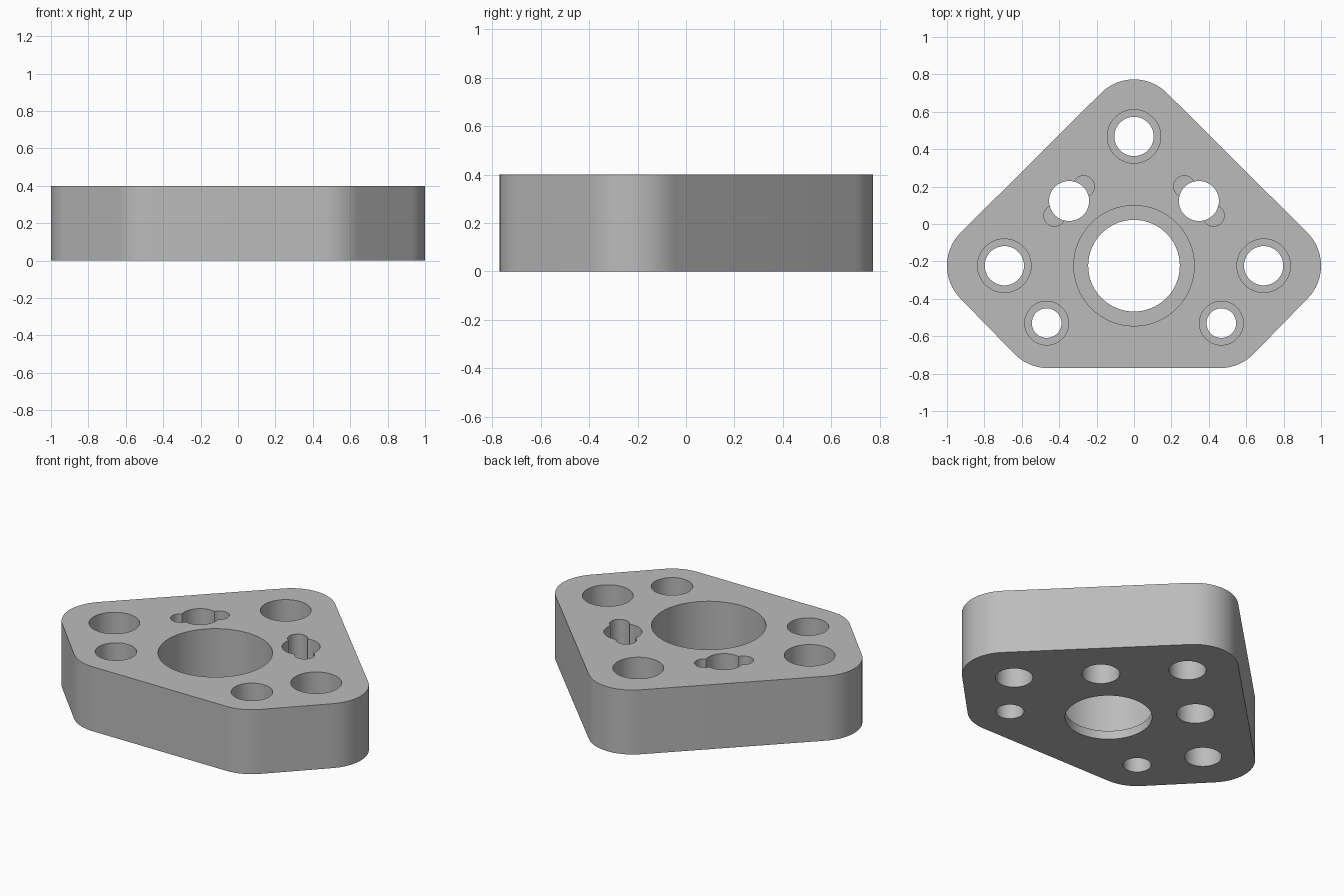
import bpy, bmesh
from math import pi, cos, sin, atan2

if "Cube" in bpy.data.objects:
    bpy.data.objects.remove(bpy.data.objects["Cube"], do_unlink=True)

HEIGHT = 0.4
CORNER = 0.25        # outline corner radius
SEAT = 0.2           # floor height of counterbores and side notches

grey = bpy.data.materials.new("plain grey")
grey.use_nodes = True
grey.diffuse_color = (0.5, 0.5, 0.5, 1)
grey.node_tree.nodes["Principled BSDF"].inputs["Base Color"].default_value = (0.5, 0.5, 0.5, 1)


def prism(name, points, z0, z1):
    """Extrude a counter-clockwise outline from z0 to z1."""
    bm = bmesh.new()
    face = bm.faces.new([bm.verts.new((x, y, z0)) for x, y in points])
    top = bmesh.ops.extrude_face_region(bm, geom=[face])["geom"]
    for v in top:
        if isinstance(v, bmesh.types.BMVert):
            v.co.z = z1
    bmesh.ops.recalc_face_normals(bm, faces=bm.faces)
    mesh = bpy.data.meshes.new(name)
    bm.to_mesh(mesh)
    bm.free()
    mesh.materials.append(grey)
    obj = bpy.data.objects.new(name, mesh)
    bpy.context.collection.objects.link(obj)
    return obj


def arc(x, y, r, start, end, steps):
    return [(x + r * cos(start + (end - start) * i / steps),
             y + r * sin(start + (end - start) * i / steps)) for i in range(steps + 1)]


def rounded_outline(centres, r):
    """Outline wrapped around equal circles listed counter-clockwise."""
    points = []
    n = len(centres)
    for i, (x, y) in enumerate(centres):
        px, py = centres[i - 1]
        nx, ny = centres[(i + 1) % n]
        start = atan2(y - py, x - px) - pi / 2
        turn = (atan2(ny - y, nx - x) - pi / 2 - start) % (2 * pi)
        points += arc(x, y, r, start, start + turn, 16)
    return points


# Five-cornered plate
plate = prism("mounting_plate", rounded_outline(
    [(0.46, -0.52), (0.75, -0.223), (0, 0.523), (-0.75, -0.223), (-0.46, -0.52)], CORNER), 0, HEIGHT)


def drill(x, y, r, floor=-0.1):
    """Cut a round hole from the top down to the floor height."""
    cutter = prism("drill_cutter", arc(x, y, r, 0, 2 * pi, 64)[:-1], floor, HEIGHT + 0.1)
    cutter.hide_render = True
    mod = plate.modifiers.new("hole", "BOOLEAN")
    mod.operation = "DIFFERENCE"
    mod.solver = "EXACT"
    mod.object = cutter
    bpy.ops.object.modifier_apply(modifier=mod.name)
    bpy.data.objects.remove(cutter, do_unlink=True)


bpy.context.view_layer.objects.active = plate
plate.select_set(True)

# Central bore with a thin lip at the bottom
drill(0, -0.223, 0.322, 0.053)
drill(0, -0.223, 0.245)

# Rear bolt hole
drill(0, 0.468, 0.143, SEAT)
drill(0, 0.468, 0.105)

for side in (-1, 1):
    # Side bolt holes and smaller front ones
    for x, y, wide, narrow in ((0.693, -0.223, 0.143, 0.105), (0.467, -0.53, 0.117, 0.079)):
        drill(side * x, y, wide, SEAT)
        drill(side * x, y, narrow)
    # Notched holes, with a small pocket on each side
    drill(side * 0.347, 0.123, 0.107)
    for step in (-1, 1):
        drill(side * (0.347 + step * 0.078), 0.123 - step * 0.078, 0.057, SEAT)

bpy.ops.object.shade_smooth_by_angle(angle=pi / 6)
